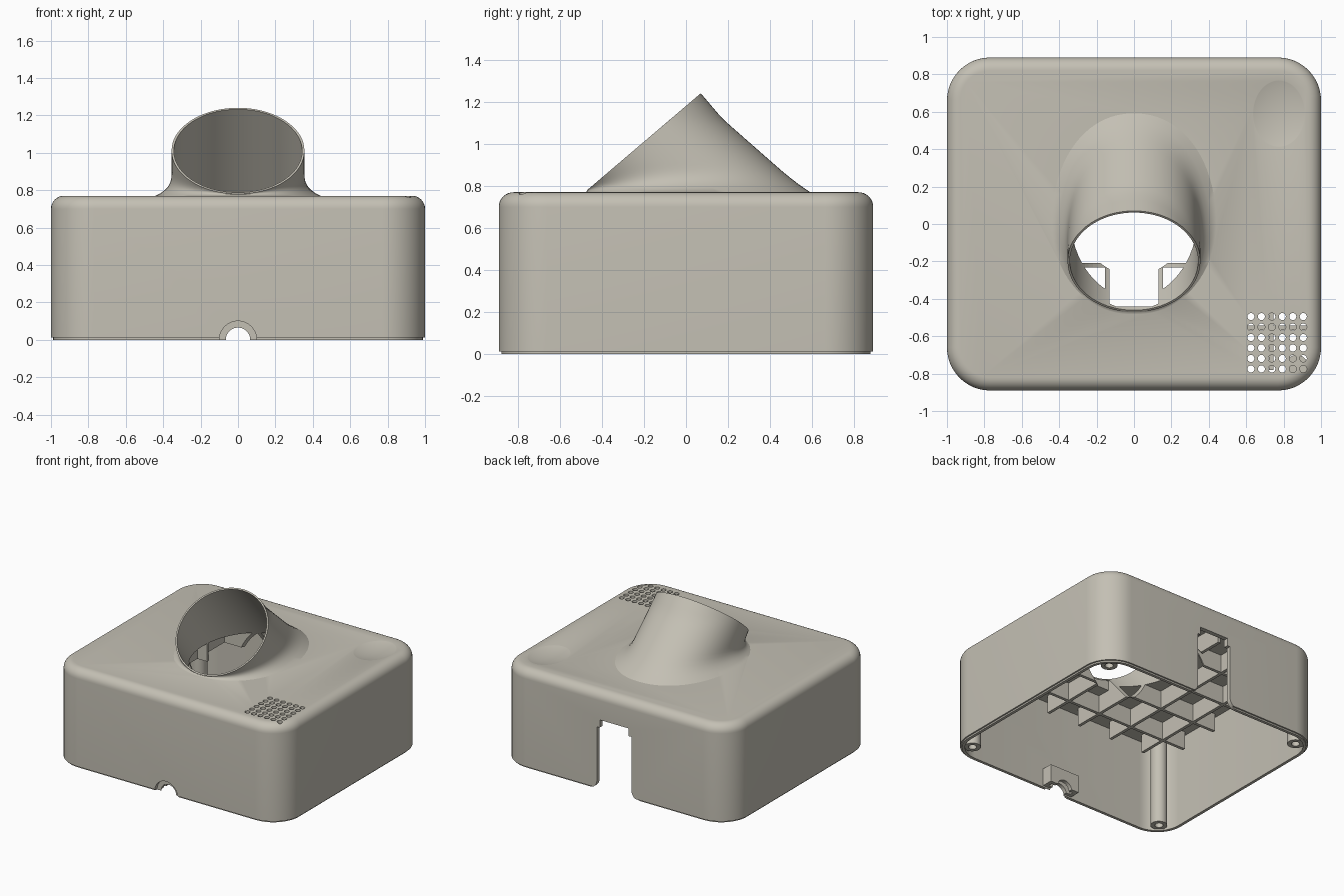
import bpy, bmesh, math
from mathutils import Vector

cube = bpy.data.objects.get("Cube")
if cube:
    bpy.data.objects.remove(cube, do_unlink=True)

# Single plastic colour
COLOUR = (0.55, 0.525, 0.455, 1)
plastic = bpy.data.materials.new("warm grey plastic")
plastic.use_nodes = True
plastic.diffuse_color = COLOUR
plastic.node_tree.nodes["Principled BSDF"].inputs["Base Color"].default_value = COLOUR

HALF_X, HALF_Y, TOP, CORNER = 1.0, 0.89, 0.77, 0.23
CEILING, WALL, LIP = 0.71, 0.035, 0.012
TILT = math.atan2(0.46, 0.54)
TUBE_R = 0.355
TUBE_C = Vector((0, -0.2, 1.01))
DOWN = Vector((0, math.sin(TILT), -math.cos(TILT)))


def make(name, bm):
    bmesh.ops.recalc_face_normals(bm, faces=bm.faces[:])
    mesh = bpy.data.meshes.new(name)
    bm.to_mesh(mesh)
    bm.free()
    mesh.materials.append(plastic)
    obj = bpy.data.objects.new(name, mesh)
    bpy.context.collection.objects.link(obj)
    return obj


def loft(name, rings):
    """Closed solid through equal-length rings, capped at both ends."""
    bm = bmesh.new()
    rows = [[bm.verts.new(p) for p in ring] for ring in rings]
    n = len(rows[0])
    for a, b in zip(rows, rows[1:]):
        for i in range(n):
            j = (i + 1) % n
            bm.faces.new((a[i], a[j], b[j], b[i]))
    bm.faces.new(rows[0])
    bm.faces.new(rows[-1])
    return make(name, bm)


def box(name, x, y, z):
    bm = bmesh.new()
    bmesh.ops.create_cube(bm, size=1)
    for v in bm.verts:
        v.co = [lo + (c + 0.5) * (hi - lo) for c, (lo, hi) in zip(v.co, (x, y, z))]
    return make(name, bm)


def circle(r, z, x=0, y=0, n=32):
    return [(x + r * math.cos(math.tau * i / n), y + r * math.sin(math.tau * i / n), z)
            for i in range(n)]


def y_cylinder(name, r, y0, y1):
    return loft(name, [[(p[0], y, p[1]) for p in circle(r, 0, n=48)] for y in (y0, y1)])


def combine(obj, other, operation, keep=False):
    mod = obj.modifiers.new(operation.lower(), 'BOOLEAN')
    mod.operation, mod.object, mod.solver = operation, other, 'EXACT'
    bpy.ops.object.select_all(action='DESELECT')
    bpy.context.view_layer.objects.active = obj
    obj.select_set(True)
    bpy.ops.object.modifier_apply(modifier=mod.name)
    if not keep:
        bpy.data.objects.remove(other, do_unlink=True)


def smooth(obj):
    bpy.ops.object.select_all(action='DESELECT')
    bpy.context.view_layer.objects.active = obj
    obj.select_set(True)
    bpy.ops.object.shade_smooth_by_angle(angle=math.radians(30))


def rounded_rect(inset, z, n=12):
    pts, r = [], CORNER - inset
    for k, (sx, sy) in enumerate(((1, 1), (-1, 1), (-1, -1), (1, -1))):
        for i in range(n + 1):
            a = math.pi / 2 * (k + i / n)
            pts.append((sx * (HALF_X - CORNER) + r * math.cos(a),
                        sy * (HALF_Y - CORNER) + r * math.sin(a), z))
    return pts


# Housing shell: inner wall, stepped rim, outer wall and rounded top edge
EDGE = 0.07
section = [(WALL, CEILING), (WALL, 0), (0.012, 0), (0.012, LIP), (0, LIP)]
for i in range(9):
    a = math.pi / 2 * i / 8
    section.append((EDGE * (1 - math.cos(a)), TOP - EDGE * (1 - math.sin(a))))
housing = loft("housing", [rounded_rect(*s) for s in section])

# Tilted tube flaring into the top
ROWS = 14
rings = []
for k in range(ROWS + 1):
    t, ring = k / ROWS, []
    for i in range(72):
        a = math.tau * i / 72
        c, s = math.cos(a), math.sin(a)
        p = TUBE_C + TUBE_R * Vector((c, s * math.cos(TILT), s * math.sin(TILT)))
        p += DOWN * (t * (p.z - TOP) / math.cos(TILT))
        foot = max(0, 1 - (p.z - TOP) / 0.12)
        back = max(0, 1 - (p.z - TOP) / 0.35) * max(0, s) ** 2
        flare = (0.02 + 0.065 * abs(c) ** 1.5) * (foot * t) ** 2 + 0.1 * back
        ring.append(p + Vector((c, s, 0)) * flare)
    rings.append(ring)
rings.append([(p.x, p.y, 0.74) for p in rings[-1]])
combine(housing, loft("tube", rings), 'UNION')

# Cable clamp block inside the front wall
combine(housing, box("clamp", (-0.13, 0.13), (-0.87, -0.77), (LIP, 0.15)), 'UNION')

# Tube bore, also used to trim the ribs
bore = loft("bore", [circle(TUBE_R - 0.012, z, n=72) for z in (-0.9, 0.3)])
bore.location = TUBE_C
bore.rotation_euler.x = TILT
bore.hide_render = True
bpy.context.view_layer.update()
combine(housing, bore, 'DIFFERENCE', keep=True)
combine(housing, box("bore_notch", (-0.13, 0.13), (-0.44, -0.2), (0.6, 0.785)), 'DIFFERENCE')

# Cable opening: wide at the wall, narrow through the clamp, with a groove
for r, y0, y1 in ((0.1, -1, -0.86), (0.065, -1, -0.7), (0.1, -0.83, -0.8)):
    combine(housing, y_cylinder("cable_cut", r, y0, y1), 'DIFFERENCE')

# Back doorway with flared foot and narrower head
side = [(0.22, -0.05)]
for i in range(9):
    a = math.pi * (1.5 - i / 16)
    side.append((0.22 + 0.07 * math.cos(a), 0.07 + 0.07 * math.sin(a)))
side += [(0.15, 0.49), (0.125, 0.49), (0.125, 0.55)]
outline = side + [(-x, z) for x, z in reversed(side)]
door = loft("doorway", [[(x, y, z) for x, z in outline] for y in (0.78, 1)])
combine(housing, door, 'DIFFERENCE')

# Sound holes
for row in range(6):
    for col in range(6):
        x, y = 0.625 + 0.056 * col, -0.775 + 0.056 * row
        hole = loft("sound_hole", [circle(0.019, z, x, y, 16) for z in (0.65, 0.85)])
        combine(housing, hole, 'DIFFERENCE')

# Shallow finger dimple
bm = bmesh.new()
bmesh.ops.create_uvsphere(bm, u_segments=64, v_segments=64, radius=1)
for v in bm.verts:
    v.co = (0.775 + 0.32 * v.co.x, 0.59 + 0.41 * v.co.y, 0.95 + 0.2 * v.co.z)
combine(housing, make("dimple", bm), 'DIFFERENCE')
smooth(housing)

# Stiffening ribs under the top
BOTTOM, T = 0.57, 0.012
ribs = []
for x in (-0.735, -0.437, -0.142, 0.142, 0.437, 0.735):
    ribs.append(box("long_rib", (x - T, x + T), (-0.78, 0.78), (BOTTOM, CEILING + 0.01)))
for y in (-0.555, -0.22, 0.115, 0.45):
    ribs.append(box("cross_rib", (-0.93, 0.93), (y - T, y + T), (BOTTOM, CEILING + 0.01)))
for rib in ribs:
    combine(rib, bore, 'DIFFERENCE', keep=True)
bpy.data.objects.remove(bore, do_unlink=True)

# Corner screw posts
for sx in (-1, 1):
    for sy in (-1, 1):
        x, y = 0.87 * sx, 0.76 * sy
        profile = ((0.03, 0.3), (0.03, LIP), (0.06, LIP), (0.06, CEILING + 0.01))
        smooth(loft("screw_post", [circle(r, z, x, y) for r, z in profile]))
